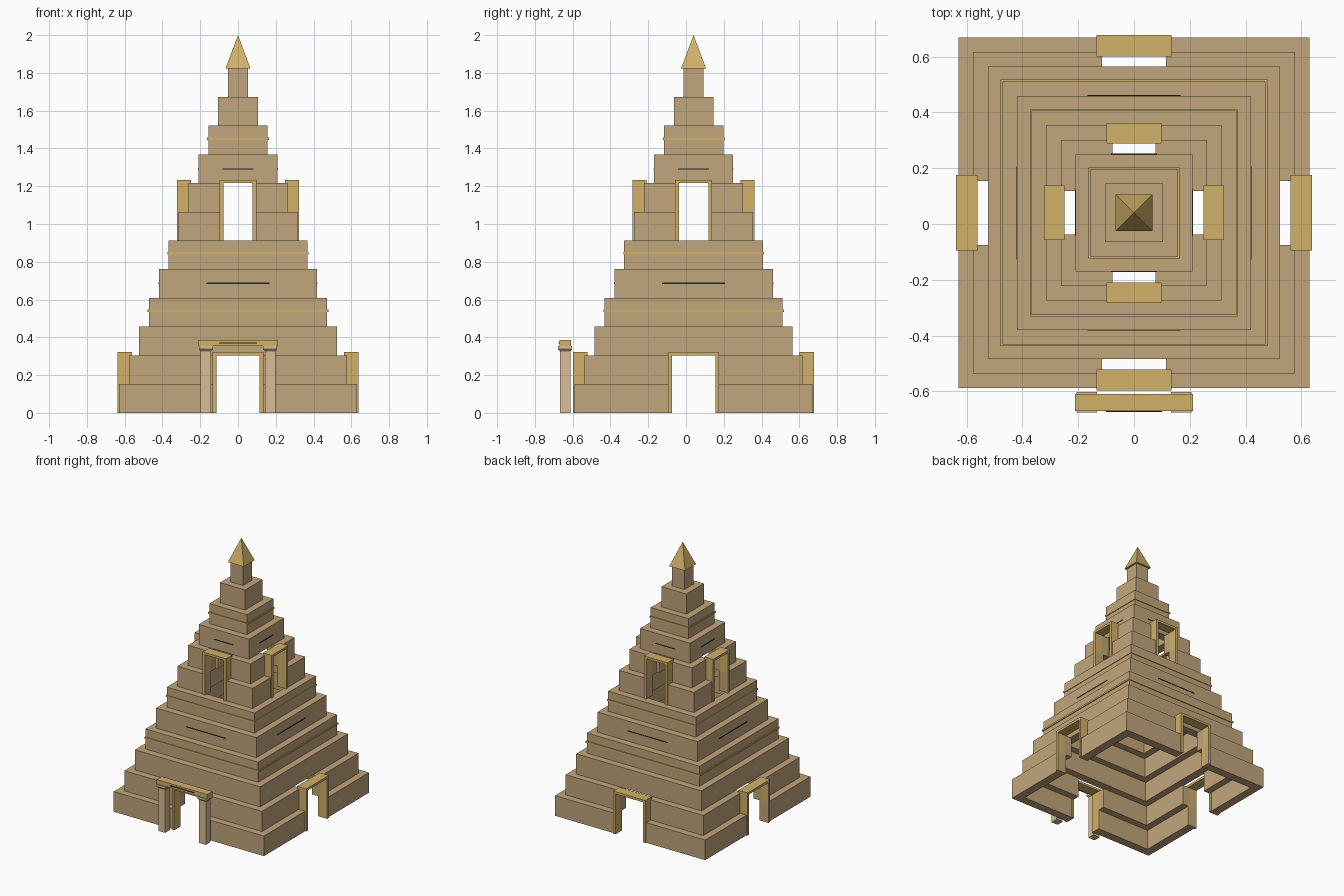
import bpy, bmesh
from math import pi
from mathutils import Matrix, Vector

if "Cube" in bpy.data.objects:
    bpy.data.objects.remove(bpy.data.objects["Cube"])

CY = 0.04             # pyramid centre in y (the portico sits in front)
TIERS, R, H, T = 12, 0.629, 0.1521, 0.065


def mat(name, r, g, b):
    m = bpy.data.materials.new(name)
    m.diffuse_color = (r, g, b, 1)
    m.use_nodes = True
    m.node_tree.nodes["Principled BSDF"].inputs["Base Color"].default_value = m.diffuse_color
    return m


STONE = mat("stone", 0.54, 0.38, 0.20)
GOLD = mat("gold", 0.64, 0.44, 0.14)
PALE = mat("pale_stone", 0.70, 0.51, 0.30)
DARK = mat("dark", 0.012, 0.014, 0.018)


def finish(bm, name, material, y=CY):
    bmesh.ops.recalc_face_normals(bm, faces=bm.faces)
    me = bpy.data.meshes.new(name)
    bm.to_mesh(me)
    bm.free()
    me.materials.append(material)
    ob = bpy.data.objects.new(name, me)
    ob.location.y = y
    bpy.context.collection.objects.link(ob)
    return ob


def prism(bm, pts, offset, rot=0):
    """Extrude a closed outline of 3D points, turned about z."""
    turn = Matrix.Rotation(rot, 3, 'Z')
    a = [bm.verts.new(turn @ Vector(p)) for p in pts]
    b = [bm.verts.new(turn @ (Vector(p) + Vector(offset))) for p in pts]
    bm.faces.new(a)
    bm.faces.new(b)
    for i in range(len(a)):
        j = (i + 1) % len(a)
        bm.faces.new((a[i], a[j], b[j], b[i]))


def box(bm, x0, x1, y0, y1, z0, z1, rot=0):
    prism(bm, [(x0, y0, z0), (x1, y0, z0), (x1, y1, z0), (x0, y1, z0)],
          (0, 0, z1 - z0), rot)


def square_loft(bm, profile, closed=False, x=0):
    """Sweep (half width, z) points round a square."""
    loops = [[bm.verts.new((x + sx * r, sy * r, z))
              for sx, sy in ((-1, -1), (1, -1), (1, 1), (-1, 1))] for r, z in profile]
    n = len(loops)
    for i in range(n if closed else n - 1):
        a, b = loops[i], loops[(i + 1) % n]
        for k in range(4):
            bm.faces.new((a[k], a[(k + 1) % 4], b[(k + 1) % 4], b[k]))
    if not closed:
        bm.faces.new(loops[0])
        bm.faces.new(loops[-1])


def ring(bm, r, i, z0, z1):
    square_loft(bm, [(r, z0), (r, z1), (i, z1), (i, z0)], closed=True)


# Hollow stepped tiers; some are split into four corners by the doorways
gaps = {0: 0.115, 1: 0.115, 6: 0.078, 7: 0.078}
for k in range(TIERS):
    bm = bmesh.new()
    r, z0, z1 = R * (1 - k / TIERS), k * H, (k + 1) * H
    i = r - T
    if k in gaps:
        g = gaps[k]
        outline = [(g, r, z0), (r, r, z0), (r, g, z0), (i, g, z0), (i, i, z0), (g, i, z0)]
        for q in range(4):
            prism(bm, outline, (0, 0, H), q * pi / 2)
    elif i > 0.02:
        ring(bm, r, i, z0, z1)
    else:
        square_loft(bm, [(r, z0), (r, z1)])
    finish(bm, f"tier_{k + 1}", STONE)

# Door frames on all four sides, lower and upper
for name, z0, z1, inner, outer, top, near, far in (
        ("lower_door_frame", 0, 2 * H, 0.115, 0.135, 0.322, 0.561, 0.638),
        ("upper_door_frame", 6 * H, 8 * H, 0.078, 0.098, 1.234, 0.249, 0.323)):
    for q in range(4):
        bm = bmesh.new()
        outline = [(-outer, z0), (-inner, z0), (-inner, z1), (inner, z1),
                   (inner, z0), (outer, z0), (outer, top), (-outer, top)]
        prism(bm, [(x, -far, z) for x, z in outline], (0, far - near, 0), q * pi / 2)
        finish(bm, f"{name}_{q + 1}", GOLD)

# Thin gold bands
for r, z in ((0.478, 0.541), (0.372, 0.845), (0.163, 1.451)):
    bm = bmesh.new()
    ring(bm, r, r - 0.02, z - 0.006, z + 0.006)
    finish(bm, "gold_band", GOLD)

# Dark slits on four sides
for r, z, half in ((0.42, 0.686, 0.167), (0.21, 1.291, 0.083)):
    bm = bmesh.new()
    for q in range(4):
        box(bm, -half, half, -r - 0.002, -r + 0.01, z - 0.003, z + 0.003, q * pi / 2)
    finish(bm, "slits", DARK)

# Pointed spire
bm = bmesh.new()
bmesh.ops.create_cone(bm, cap_ends=True, segments=4, radius1=0.066 * 2 ** 0.5, radius2=0,
                      depth=0.176, matrix=Matrix.Translation((0, 0, 1.912))
                      @ Matrix.Rotation(pi / 4, 4, 'Z'))
finish(bm, "spire", GOLD)

# Front portico: columns with flared capitals, lintel and slit
PY = -0.64
for side, x in (("left", -0.17), ("right", 0.17)):
    bm = bmesh.new()
    square_loft(bm, [(0.028, 0), (0.028, 0.33)], x=x)
    finish(bm, f"{side}_column", PALE, PY)
    bm = bmesh.new()
    square_loft(bm, [(0.030, 0.328), (0.037, 0.337), (0.037, 0.353)], x=x)
    finish(bm, f"{side}_capital", PALE, PY)
bm = bmesh.new()
box(bm, -0.212, 0.212, -0.031, 0.031, 0.353, 0.386)
finish(bm, "lintel", GOLD, PY)
bm = bmesh.new()
box(bm, -0.10, 0.10, -0.034, -0.02, 0.367, 0.373)
finish(bm, "lintel_slit", DARK, PY)
